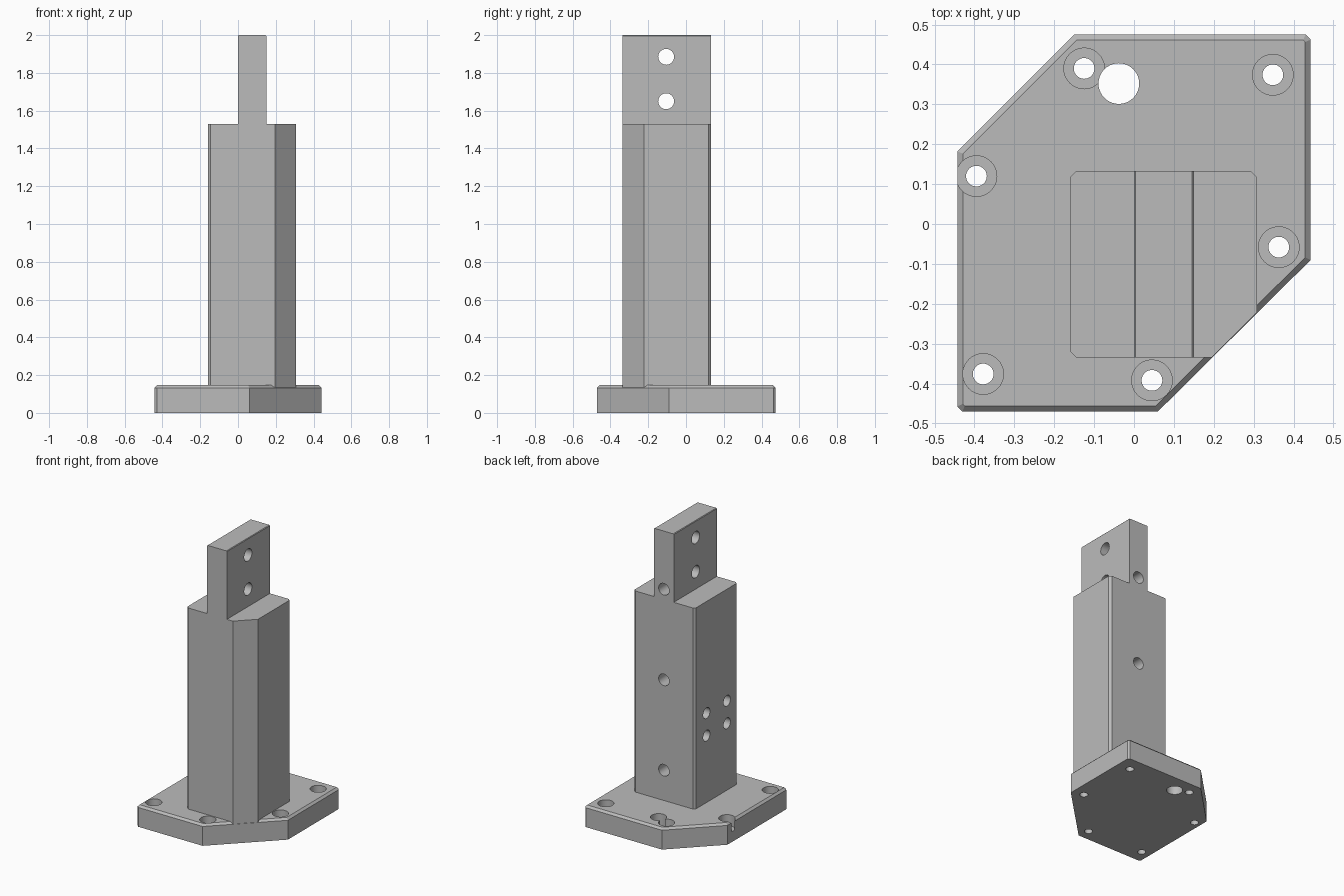
import bpy, bmesh
from mathutils import Vector

cube = bpy.data.objects.get("Cube")
if cube:
    bpy.data.objects.remove(cube, do_unlink=True)

grey = bpy.data.materials.new("machined grey")
grey.use_nodes = True
colour = (0.5, 0.5, 0.5, 1)
grey.diffuse_color = colour
grey.node_tree.nodes["Principled BSDF"].inputs["Base Color"].default_value = colour


def add_object(name, bm):
    bmesh.ops.recalc_face_normals(bm, faces=bm.faces[:])
    mesh = bpy.data.meshes.new(name)
    bm.to_mesh(mesh)
    bm.free()
    mesh.materials.append(grey)
    obj = bpy.data.objects.new(name, mesh)
    bpy.context.collection.objects.link(obj)
    return obj


def prism(name, outline, bottom, top, bevel, edge_rule=lambda e: True):
    """Extrude an outline and chamfer the chosen top edges."""
    bm = bmesh.new()
    face = bm.faces.new([bm.verts.new((x, y, bottom)) for x, y in outline])
    new = bmesh.ops.extrude_face_region(bm, geom=[face])["geom"]
    verts = [v for v in new if isinstance(v, bmesh.types.BMVert)]
    bmesh.ops.translate(bm, verts=verts, vec=(0, 0, top - bottom))
    if bevel:
        edges = [e for e in bm.edges
                 if all(v.co.z > top - 0.001 for v in e.verts) and edge_rule(e)]
        bmesh.ops.bevel(bm, geom=edges, offset=bevel, segments=1,
                        profile=0.5, affect='EDGES')
    return add_object(name, bm)


def drill(obj, start, end, radius):
    """Cut a round hole from one point to another."""
    a, b = Vector(start), Vector(end)
    bm = bmesh.new()
    bmesh.ops.create_cone(bm, cap_ends=True, segments=40, radius1=radius,
                          radius2=radius, depth=(b - a).length)
    cutter = add_object("hole_cutter", bm)
    cutter.hide_render = True
    cutter.location = (a + b) / 2
    cutter.rotation_euler = (b - a).to_track_quat('Z', 'Y').to_euler()
    mod = obj.modifiers.new("hole", 'BOOLEAN')
    mod.operation, mod.solver, mod.object = 'DIFFERENCE', 'EXACT', cutter
    bpy.context.view_layer.objects.active = obj
    bpy.ops.object.modifier_apply(modifier=mod.name)
    bpy.data.objects.remove(cutter, do_unlink=True)


# Base plate with two large cut corners
T = 0.147
c = 0.013
plate = prism("base_plate", [
    (-0.443 + c, -0.47), (0.06, -0.47), (0.443, -0.09), (0.443, 0.475 - c),
    (0.443 - c, 0.475), (-0.15, 0.475), (-0.443, 0.182), (-0.443, -0.47 + c)],
    0, T, 0.014)

# Counterbored screw holes and one large plain hole
for x, y in [(-0.125, 0.39), (0.348, 0.374), (-0.395, 0.12),
             (0.363, -0.058), (-0.378, -0.376), (0.045, -0.392)]:
    drill(plate, (x, y, T - 0.075), (x, y, T + 0.05), 0.051)
    drill(plate, (x, y, -0.05), (x, y, T + 0.05), 0.026)
drill(plate, (-0.038, 0.352, -0.05), (-0.038, 0.352, T + 0.05), 0.051)

# Column, its cut corner flush with the plate
x0, x1, y0, y1, s = -0.16, 0.308, -0.335, 0.133, 1.53
c = 0.015
column = prism("column", [
    (x0 + c, y0), (0.195, y0), (x1, -0.222), (x1, y1 - c),
    (x1 - c, y1), (x0 + c, y1), (x0, y1 - c), (x0, y0 + c)], 0.13, s, 0)

# Upright tang on the column
tang = prism("tang", [(0, y0), (0.15, y0), (0.15, y1), (0, y1)], s, 2, 0.004,
             lambda e: abs(e.verts[0].co.x - e.verts[1].co.x) < 0.001)

# Cross holes through the tang
for z in (1.885, 1.65):
    drill(tang, (-0.1, -0.105, z), (0.25, -0.105, z), 0.042)

# Blind holes in the back
for obj, z in ((column, 0.355), (column, 0.977), (tang, 1.6)):
    drill(obj, (0.075, y1 - 0.15, z), (0.075, y1 + 0.05, z), 0.04)

# Group of four blind holes in the side
for y in (0.005, -0.217):
    for z in (0.607, 0.762):
        drill(column, (x0 - 0.05, y, z), (x0 + 0.13, y, z), 0.037)

for obj in (plate, column, tang):
    bpy.ops.object.select_all(action='DESELECT')
    obj.select_set(True)
    bpy.context.view_layer.objects.active = obj
    bpy.ops.object.shade_smooth_by_angle(angle=0.5)
